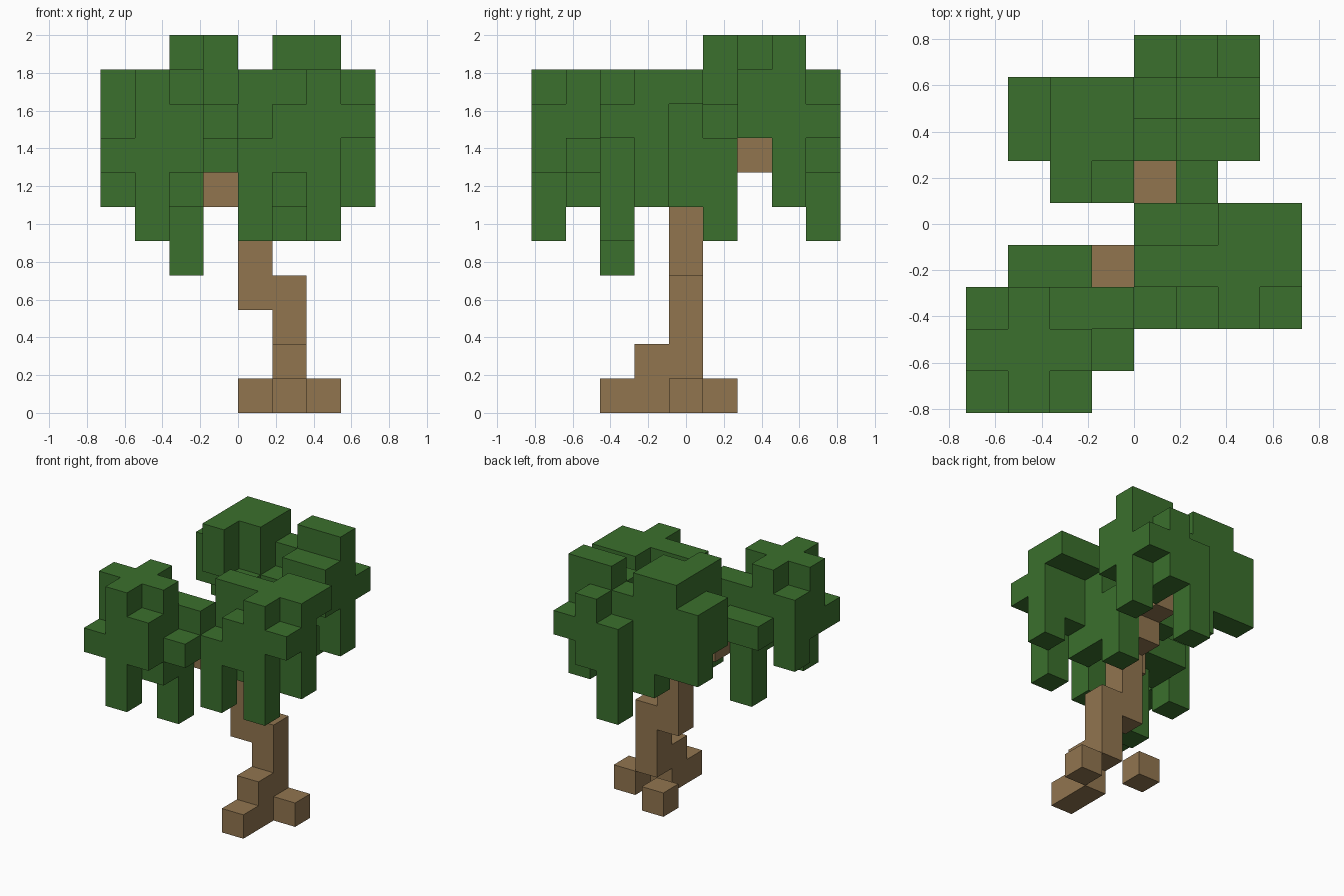
import bpy
import bmesh
from mathutils import Vector

cube = bpy.data.objects.get("Cube")
if cube:
    bpy.data.objects.remove(cube, do_unlink=True)

UNIT = 2 / 11                      # edge length of one block
ORIGIN = Vector((-4, -4.5, 0))     # grid corner, in blocks


def make_material(name, color):
    material = bpy.data.materials.new(name)
    material.use_nodes = True
    material.diffuse_color = color
    shader = material.node_tree.nodes["Principled BSDF"]
    shader.inputs["Base Color"].default_value = color
    shader.inputs["Roughness"].default_value = 1
    return material


def fill_columns(columns):
    """Expand (column, row, lowest, highest) entries into single blocks."""
    return {(x, y, z) for x, y, low, high in columns for z in range(low, high + 1)}


def build_blocks(name, columns, material):
    """Make one mesh from blocks, keeping only the exposed faces."""
    cells = fill_columns(columns)
    bm = bmesh.new()
    for cell in sorted(cells):
        centre = Vector(cell) + Vector((0.5, 0.5, 0.5))
        for axis in range(3):
            for sign in (-1, 1):
                normal = Vector((0, 0, 0))
                normal[axis] = sign
                neighbour = tuple(int(c + n) for c, n in zip(cell, normal))
                if neighbour in cells:
                    continue
                side = Vector((0, 0, 0))
                side[(axis + 1) % 3] = 0.5
                up = normal.cross(side)
                middle = centre + normal / 2
                corners = (side + up, up - side, -side - up, side - up)
                bm.faces.new([bm.verts.new((middle + c + ORIGIN) * UNIT) for c in corners])
    bmesh.ops.remove_doubles(bm, verts=bm.verts, dist=UNIT / 100)
    mesh = bpy.data.meshes.new(name)
    bm.to_mesh(mesh)
    bm.free()
    mesh.materials.append(material)
    part = bpy.data.objects.new(name, mesh)
    bpy.context.collection.objects.link(part)
    return part


bark = make_material("bark brown", (0.283, 0.178, 0.078, 1))
leaf = make_material("leaf green", (0.043, 0.162, 0.026, 1))

# Roots spread around the foot of the trunk
roots = [(5, 2, 0, 0), (5, 3, 0, 1), (6, 4, 0, 0), (4, 5, 0, 0)]

# Bent trunk
trunk = [(5, 4, 1, 3), (4, 4, 3, 5)]

# Branches step diagonally outwards from the trunk top
branches = [(3, 3, 6, 6), (4, 5, 6, 6), (4, 6, 7, 7)]

# Front right leaf clump: raised cross with drooping tips
front_clump = [
    (0, 0, 7, 7), (1, 0, 5, 9), (2, 0, 7, 8),
    (0, 1, 7, 9), (1, 1, 8, 9), (2, 1, 6, 9), (3, 1, 7, 7),
    (0, 2, 6, 8), (1, 2, 7, 9), (2, 2, 4, 8), (3, 2, 7, 8),
    (1, 3, 7, 7), (2, 3, 7, 7),
]

# Left leaf clump above the trunk
side_clump = [
    (4, 2, 5, 7), (5, 2, 7, 8), (6, 2, 5, 9), (7, 2, 8, 8),
    (4, 3, 7, 9), (5, 3, 6, 9), (6, 3, 7, 9), (7, 3, 6, 9),
    (4, 4, 6, 8), (5, 4, 6, 8), (6, 4, 9, 9), (7, 4, 9, 9),
    (5, 5, 5, 7),
]

# Tall rear leaf clump
rear_clump = [
    (2, 5, 9, 10), (3, 5, 7, 8),
    (1, 6, 8, 9), (2, 6, 8, 10), (3, 6, 8, 10),
    (4, 6, 8, 8), (5, 6, 8, 9), (6, 6, 8, 9),
    (1, 7, 7, 9), (2, 7, 7, 10), (3, 7, 6, 10),
    (4, 7, 8, 9), (5, 7, 7, 10), (6, 7, 6, 10),
    (4, 8, 5, 8), (5, 8, 7, 9), (6, 8, 8, 8),
]

build_blocks("roots", roots, bark)
build_blocks("trunk", trunk, bark)
build_blocks("branches", branches, bark)
build_blocks("front_leaf_clump", front_clump, leaf)
build_blocks("side_leaf_clump", side_clump, leaf)
build_blocks("rear_leaf_clump", rear_clump, leaf)
